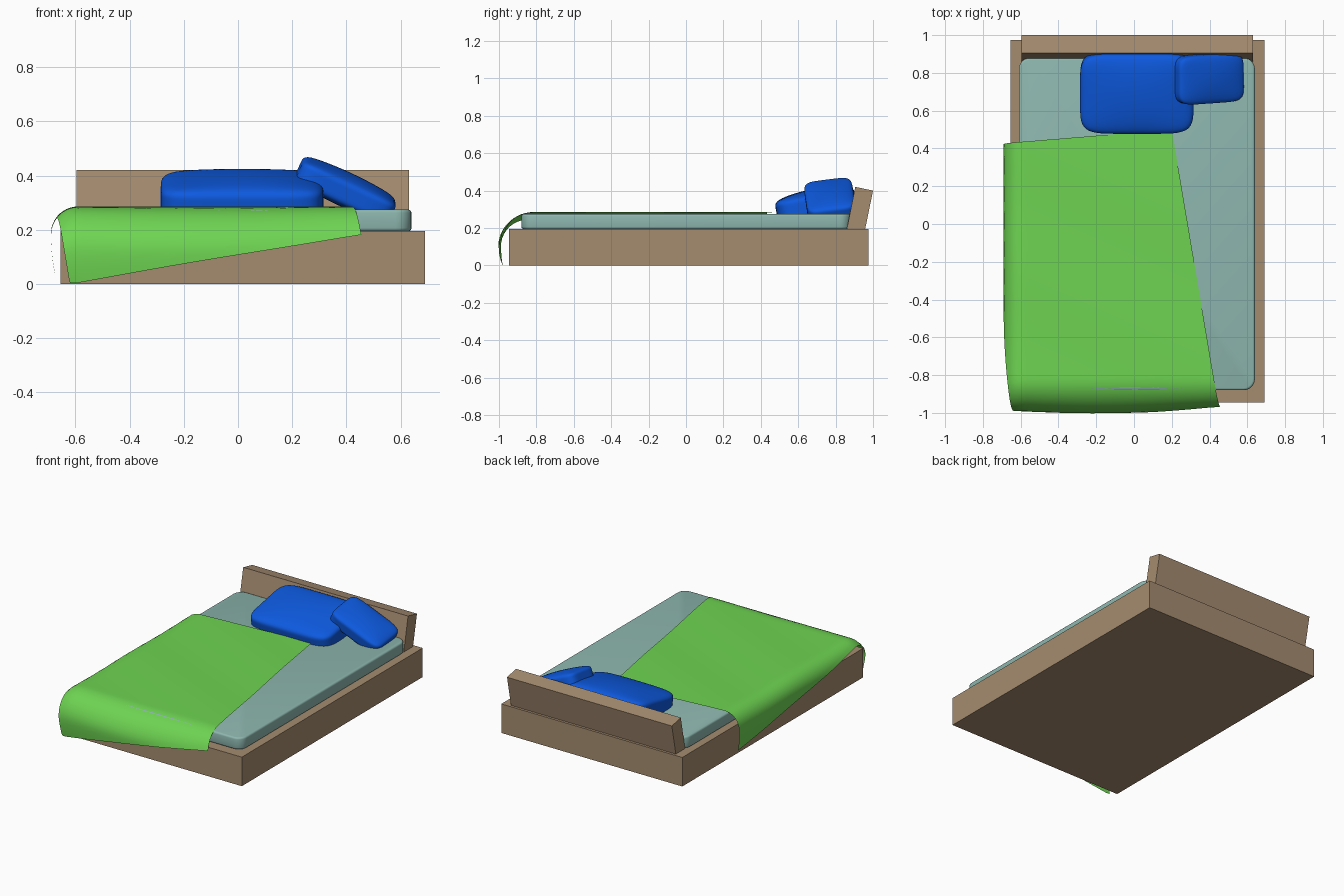
import bpy, bmesh, math
from mathutils import Vector, Matrix

if "Cube" in bpy.data.objects:
    bpy.data.objects.remove(bpy.data.objects["Cube"], do_unlink=True)


def material(name, rgb):
    m = bpy.data.materials.new(name)
    m.use_nodes = True
    m.diffuse_color = (*rgb, 1)
    m.node_tree.nodes["Principled BSDF"].inputs["Base Color"].default_value = (*rgb, 1)
    return m


wood = material("wood brown", (0.376, 0.262, 0.162))
sheet = material("pale teal", (0.27, 0.474, 0.429))
green = material("blanket green", (0.156, 0.658, 0.084))
blue = material("pillow blue", (0.004, 0.102, 0.75))


def finish(bm, name, mat, angle=None):
    mesh = bpy.data.meshes.new(name)
    bm.to_mesh(mesh)
    bm.free()
    mesh.materials.append(mat)
    ob = bpy.data.objects.new(name, mesh)
    bpy.context.collection.objects.link(ob)
    if angle:
        bpy.ops.object.select_all(action="DESELECT")
        ob.select_set(True)
        bpy.context.view_layer.objects.active = ob
        bpy.ops.object.shade_smooth_by_angle(angle=math.radians(angle))
    return ob


def box(lo, hi):
    bm = bmesh.new()
    lo, hi = Vector(lo), Vector(hi)
    bmesh.ops.create_cube(bm, size=1, matrix=Matrix.Translation((lo + hi) / 2)
                          @ Matrix.Diagonal((*(hi - lo), 1)))
    return bm


# Bed base
finish(box((-0.655, -0.945, 0), (0.69, 0.975, 0.195)), "bed_base", wood)

# Headboard: leaning profile extruded across the bed
bm = bmesh.new()
profile = [(0.86, 0.195), (0.905, 0.42), (1.0, 0.40), (0.955, 0.18)]
face = bm.faces.new([bm.verts.new((-0.595, y, z)) for y, z in profile])
ext = bmesh.ops.extrude_face_region(bm, geom=[face])
bmesh.ops.translate(bm, vec=(1.225, 0, 0),
                    verts=[v for v in ext["geom"] if isinstance(v, bmesh.types.BMVert)])
bmesh.ops.recalc_face_normals(bm, faces=bm.faces)
finish(bm, "headboard", wood)

# Mattress: rounded corners, then softened rims
bm = box((-0.61, -0.88, 0.195), (0.64, 0.88, 0.275))
upright = [e for e in bm.edges if abs(e.verts[0].co.z - e.verts[1].co.z) > 0.01]
bmesh.ops.bevel(bm, geom=upright, offset=0.06, segments=6, profile=0.5, affect="EDGES")
rims = [e for e in bm.edges if abs(e.verts[0].co.z - e.verts[1].co.z) < 0.001]
bmesh.ops.bevel(bm, geom=rims, offset=0.012, segments=3, profile=0.5, affect="EDGES")
finish(bm, "mattress", sheet, 35)


# Blanket: a flat skewed sheet bent over the left and front edges
def bend(s, r):
    """Outward travel and drop for a length s of cloth past the edge."""
    if s <= 0:
        return 0, 0
    a = s / r
    if a < math.pi / 2:
        return r * math.sin(a), r * (1 - math.cos(a))
    hang = s - r * math.pi / 2
    return r - 0.7 * hang * hang, r + hang


rear_a, rear_b = Vector((-0.90, 0.41)), Vector((0.2, 0.5))
front_a, front_b = Vector((-0.62, -1.195)), Vector((0.455, -1.01))
bm = bmesh.new()
nu, nv = 44, 60
rows = []
for j in range(nv + 1):
    row = []
    for i in range(nu + 1):
        p = rear_a.lerp(rear_b, i / nu).lerp(front_a.lerp(front_b, i / nu), j / nv)
        side, side_drop = bend(-0.59 - p.x, 0.1)
        out, drop = bend(-0.82 - p.y, 0.16)
        x = max(p.x, -0.59) - side
        bulge = 0.022 * max(0, math.cos((x + 0.2) * 2.6)) * min(1, drop / 0.16)
        y = max(p.y, -0.82) - out - bulge
        z = max(0.003, 0.284 - drop - side_drop + 0.002 * math.sin(9 * p.y + 4 * p.x))
        row.append(bm.verts.new((x, y, z)))
    rows.append(row)
for j in range(nv):
    for i in range(nu):
        bm.faces.new((rows[j][i], rows[j + 1][i], rows[j + 1][i + 1], rows[j][i + 1]))
finish(bm, "blanket", green, 60)


# Pillows: soft boxes thinned towards the rim
def pillow(name, size, center, rot, rim):
    bm = bmesh.new()
    bmesh.ops.create_cube(bm, size=1)
    bmesh.ops.subdivide_edges(bm, edges=bm.edges[:], cuts=2, use_grid_fill=True)
    for v in bm.verts:
        if max(abs(v.co.x), abs(v.co.y)) > 0.4:
            v.co.z *= rim
    turn = Matrix.Identity(4)
    for axis, deg in rot:
        turn = turn @ Matrix.Rotation(math.radians(deg), 4, axis)
    bmesh.ops.transform(bm, verts=bm.verts,
                        matrix=Matrix.Translation(center) @ turn @ Matrix.Diagonal((*size, 1)))
    ob = finish(bm, name, blue, 180)
    sub = ob.modifiers.new("soft", "SUBSURF")
    sub.levels = sub.render_levels = 3


pillow("large_pillow", (0.6, 0.43, 0.18), (0.015, 0.695, 0.322), [("X", 11)], 0.75)
pillow("small_pillow", (0.38, 0.26, 0.125), (0.398, 0.77, 0.348),
       [("Z", 4), ("Y", 25), ("X", 8)], 0.75)
